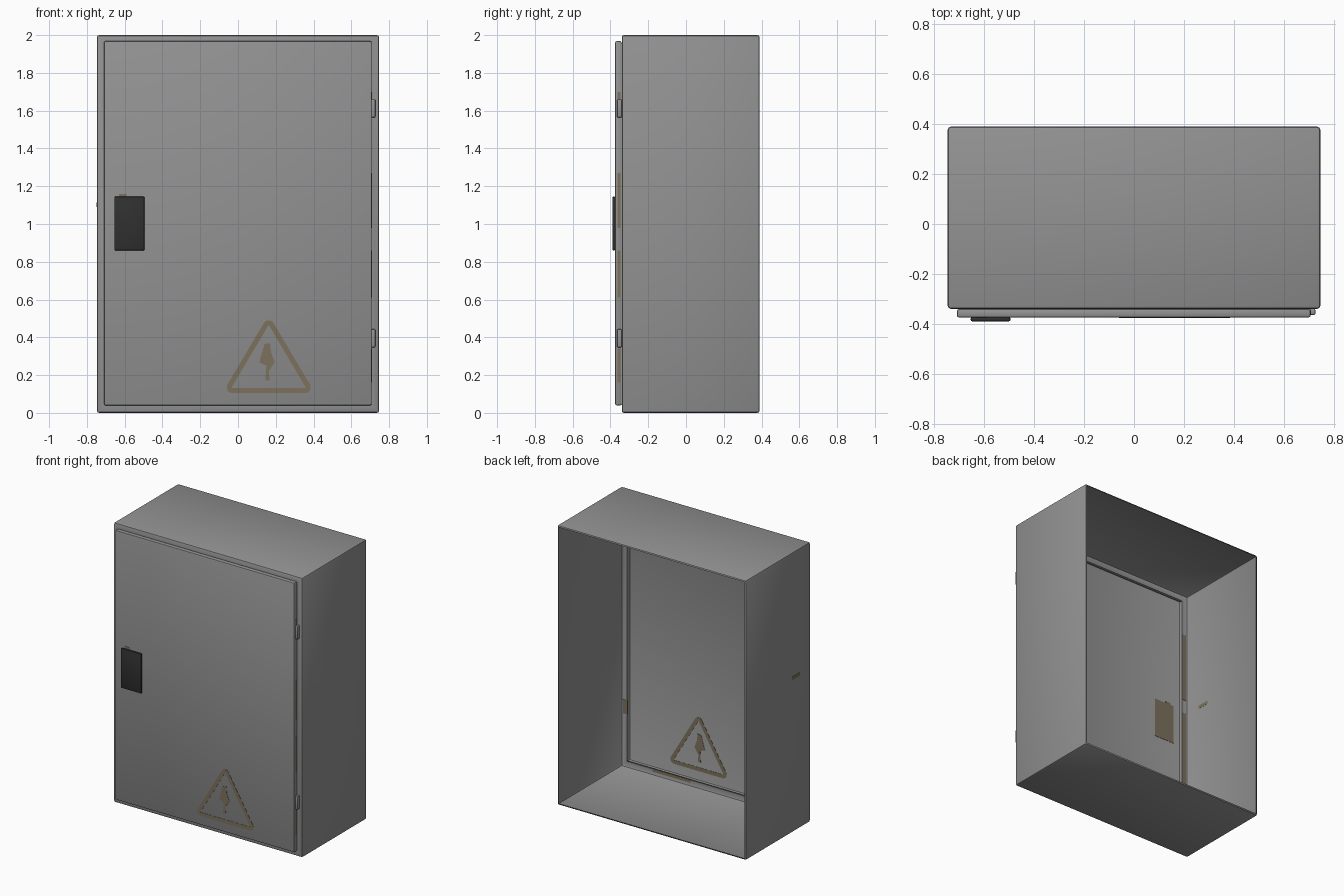
import bpy, bmesh, math
from mathutils import Vector

if "Cube" in bpy.data.objects:
    bpy.data.objects.remove(bpy.data.objects["Cube"])


def material(name, rgb):
    m = bpy.data.materials.new(name)
    m.diffuse_color = (*rgb, 1)
    m.use_nodes = True
    m.node_tree.nodes["Principled BSDF"].inputs["Base Color"].default_value = m.diffuse_color
    return m


GREY = material("grey_metal", (0.29, 0.29, 0.29))
BROWN = material("rust_brown", (0.205, 0.165, 0.11))
BLACK = material("black_plastic", (0.03, 0.03, 0.03))


def finish(bm, name, mat):
    me = bpy.data.meshes.new(name)
    bm.to_mesh(me)
    bm.free()
    ob = bpy.data.objects.new(name, me)
    bpy.context.collection.objects.link(ob)
    me.materials.append(mat)
    bpy.context.view_layer.objects.active = ob
    ob.select_set(True)
    bpy.ops.object.shade_smooth_by_angle(angle=math.radians(35))
    ob.select_set(False)
    return ob


def box_mesh(x, y, z, bevel=0.0):
    """Box from (min, max) ranges, with optional rounded edges."""
    bm = bmesh.new()
    bmesh.ops.create_cube(bm, size=1)
    for v in bm.verts:
        v.co = Vector([(r[0] + r[1]) / 2 + c * (r[1] - r[0]) for r, c in zip((x, y, z), v.co)])
    if bevel:
        bmesh.ops.bevel(bm, geom=bm.edges[:], offset=bevel, segments=2, profile=0.5, affect='EDGES')
    bm.normal_update()
    return bm


def big_face(bm, sign):
    """Largest face looking along sign * y."""
    return max((f for f in bm.faces if f.normal.y * sign > 0.99), key=lambda f: f.calc_area())


def remove(bm, face):
    bmesh.ops.delete(bm, geom=[face], context='FACES_ONLY')


def plate(name, rings, y, mat):
    """Thin plate in the xz plane: one filled outline, or a band between two."""
    bm = bmesh.new()
    loops = [[bm.verts.new((px, y[0], pz)) for px, pz in ring] for ring in rings]
    if len(loops) == 1:
        faces = [bm.faces.new(loops[0])]
    else:
        a, b = loops
        n = len(a)
        faces = [bm.faces.new((a[i], a[(i + 1) % n], b[(i + 1) % n], b[i])) for i in range(n)]
    ext = bmesh.ops.extrude_face_region(bm, geom=faces, use_keep_orig=True)
    for v in ext["geom"]:
        if isinstance(v, bmesh.types.BMVert):
            v.co.y = y[1]
    bmesh.ops.recalc_face_normals(bm, faces=bm.faces[:])
    return finish(bm, name, mat)


# Cabinet body: open at the back, narrow flange and lip around the door opening
bm = box_mesh((-0.747, 0.747), (-0.34, 0.39), (0, 2), 0.012)
remove(bm, big_face(bm, 1))
front = big_face(bm, -1)
bmesh.ops.inset_region(bm, faces=[front], thickness=0.043)
lip = bmesh.ops.extrude_discrete_faces(bm, faces=[front])["faces"][0]
bmesh.ops.translate(bm, verts=lip.verts[:], vec=(0, -0.02, 0))
remove(bm, lip)
finish(bm, "cabinet_body", GREY)

# Door: folded sheet, hollow behind
bm = box_mesh((-0.71, 0.708), (-0.375, -0.341), (0.04, 1.968), 0.008)
remove(bm, big_face(bm, 1))
finish(bm, "door", GREY)

# Hinges
for label, z in (("lower", 0.395), ("upper", 1.612)):
    finish(box_mesh((0.706, 0.727), (-0.365, -0.34), (z - 0.048, z + 0.048), 0.005),
           label + "_hinge", GREY)

# Handle with its stained backing plate on the inner side of the door
finish(box_mesh((-0.655, -0.495), (-0.39, -0.374), (0.86, 1.145), 0.006), "handle", BLACK)
finish(box_mesh((-0.655, -0.495), (-0.374, -0.372), (0.86, 1.145)), "handle_backing", BROWN)
finish(box_mesh((-0.63, -0.59), (-0.377, -0.374), (1.145, 1.16)), "handle_stain", BROWN)


# Warning triangle: rounded band, seen on both sides of the door sheet
def rounded_triangle(r):
    corners = ((-0.03, 0.135, 150), (0.355, 0.135, 270), (0.1625, 0.46, 30))
    return [(cx + r * math.cos(math.radians(a + 20 * i)), cz + r * math.sin(math.radians(a + 20 * i)))
            for cx, cz, a in corners for i in range(7)]


SIGN_Y = (-0.3765, -0.3735)
plate("warning_triangle", [rounded_triangle(0.03), rounded_triangle(0.003)], SIGN_Y, BROWN)
bolt = [(0.14, 0.365), (0.17, 0.37), (0.175, 0.32), (0.195, 0.27), (0.163, 0.22),
        (0.168, 0.172), (0.145, 0.17), (0.15, 0.25), (0.113, 0.268)]
plate("warning_bolt", [bolt], SIGN_Y, BROWN)

# Rust stains: right door edge, inside of the flange, left wall
for i, (z0, z1) in enumerate(((0.16, 0.34), (0.61, 0.86), (0.98, 1.27), (1.58, 1.7))):
    finish(box_mesh((0.706, 0.7095), (-0.362, -0.347), (z0, z1)), f"door_edge_stain_{i}", BROWN)
for i, (x, z) in enumerate((((-0.735, -0.7), (0.3, 1.1)), ((-0.735, -0.7), (1.2, 1.7)),
                            ((0.7, 0.735), (0.38, 0.48)), ((0.2, 0.5), (0.025, 0.045)))):
    finish(box_mesh(x, (-0.339, -0.337), z), f"flange_stain_{i}", BROWN)
finish(box_mesh((-0.7485, -0.746), (-0.22, -0.13), (1.09, 1.115)), "wall_stain", BROWN)
